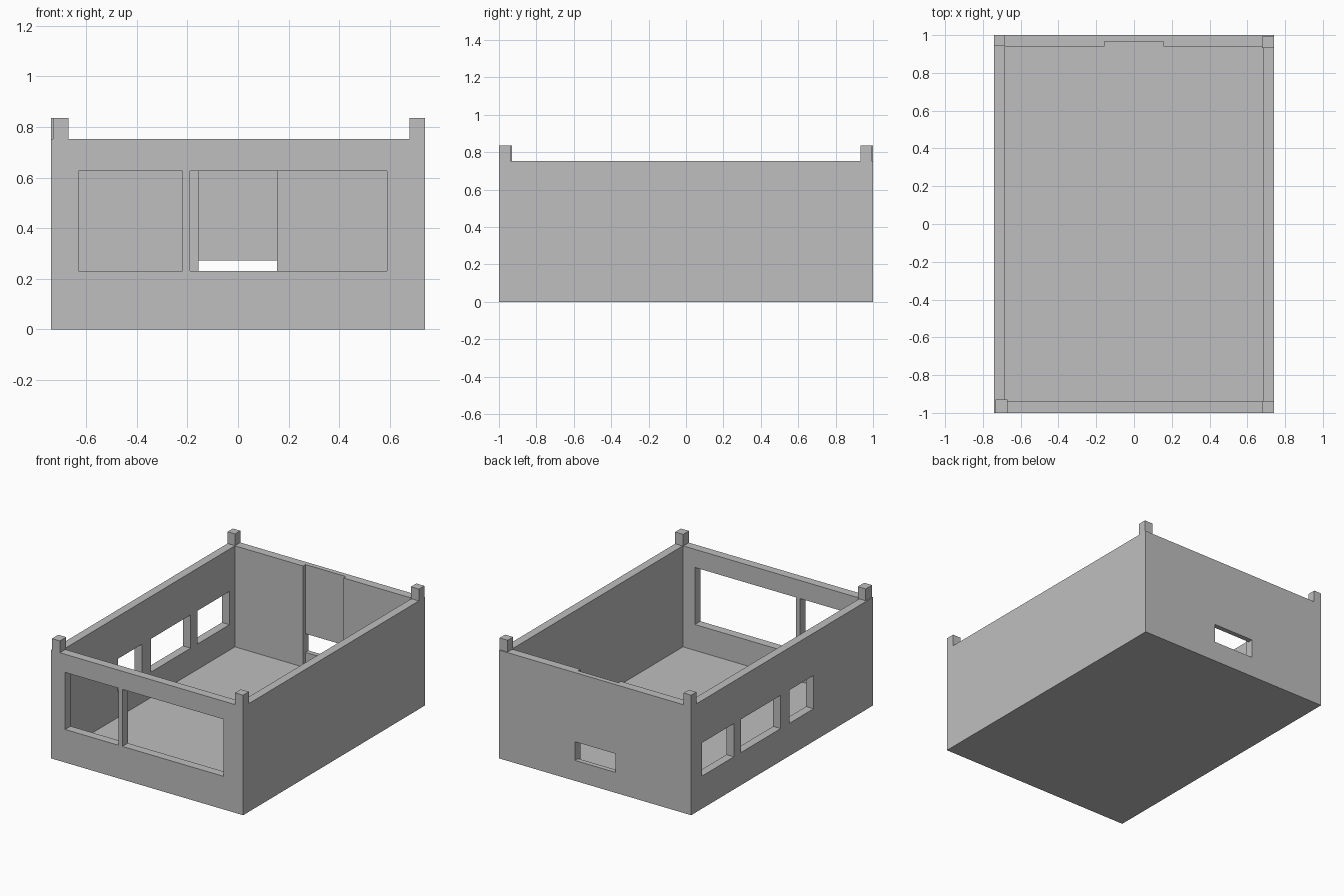
import bpy

if "Cube" in bpy.data.objects:
    bpy.data.objects.remove(bpy.data.objects["Cube"], do_unlink=True)

# One plain grey for everything
grey = bpy.data.materials.new("plain_grey")
grey.use_nodes = True
colour = (0.52, 0.52, 0.52, 1)
grey.diffuse_color = colour
for node in grey.node_tree.nodes:
    if node.type == "BSDF_PRINCIPLED":
        node.inputs["Base Color"].default_value = colour


def box(name, x, y, z):
    """Box between the (low, high) limits on each axis."""
    bpy.ops.mesh.primitive_cube_add(size=1)
    ob = bpy.context.object
    ob.name = name
    for v in ob.data.vertices:
        v.co = [lim[0] if c < 0 else lim[1] for c, lim in zip(v.co, (x, y, z))]
    ob.data.materials.append(grey)
    return ob


def cut(target, x, y, z):
    """Subtract a box from the target, then drop the cutter."""
    cutter = box("cutter", x, y, z)
    cutter.hide_render = True
    mod = target.modifiers.new("cut", "BOOLEAN")
    mod.operation = "DIFFERENCE"
    mod.solver = "EXACT"
    mod.object = cutter
    bpy.context.view_layer.objects.active = target
    bpy.ops.object.modifier_apply(modifier=mod.name)
    bpy.data.objects.remove(cutter, do_unlink=True)


W, D, H = 0.74, 1.0, 0.753
FLOOR, OVER = 0.05, 1.0
IN_X, IN_Y = 0.682, 0.94

# Open-topped shell: floor and four walls
shell = box("room_shell", (-W, W), (-D, D), (0, H))
cut(shell, (-IN_X, IN_X), (-IN_Y, IN_Y), (FLOOR, OVER))

# Shallow full-height recess in the back wall, with a low opening below
cut(shell, (-0.157, 0.155), (0.8, 0.966), (FLOOR, OVER))
cut(shell, (-0.157, 0.155), (0.8, 1.2), (0.142, 0.272))

# Front wall: small and large openings
for x in ((-0.63, -0.22), (-0.19, 0.59)):
    cut(shell, x, (-1.2, -0.8), (0.23, 0.627))

# Right wall: three windows
for y in ((0.53, 0.88), (0.016, 0.453), (-0.345, -0.08)):
    cut(shell, (-0.9, -0.6), y, (0.227, 0.458))

# Corner posts on top of the walls
posts = {
    "front_right_post": ((-0.732, -0.671), (-D, -0.93)),
    "front_left_post": ((0.678, W), (-D, -0.937)),
    "back_right_post": ((-W, -0.682), (0.942, D)),
    "back_left_post": ((0.678, W), (0.932, 0.992)),
}
for name, (x, y) in posts.items():
    box(name, x, y, (H, 0.835))
